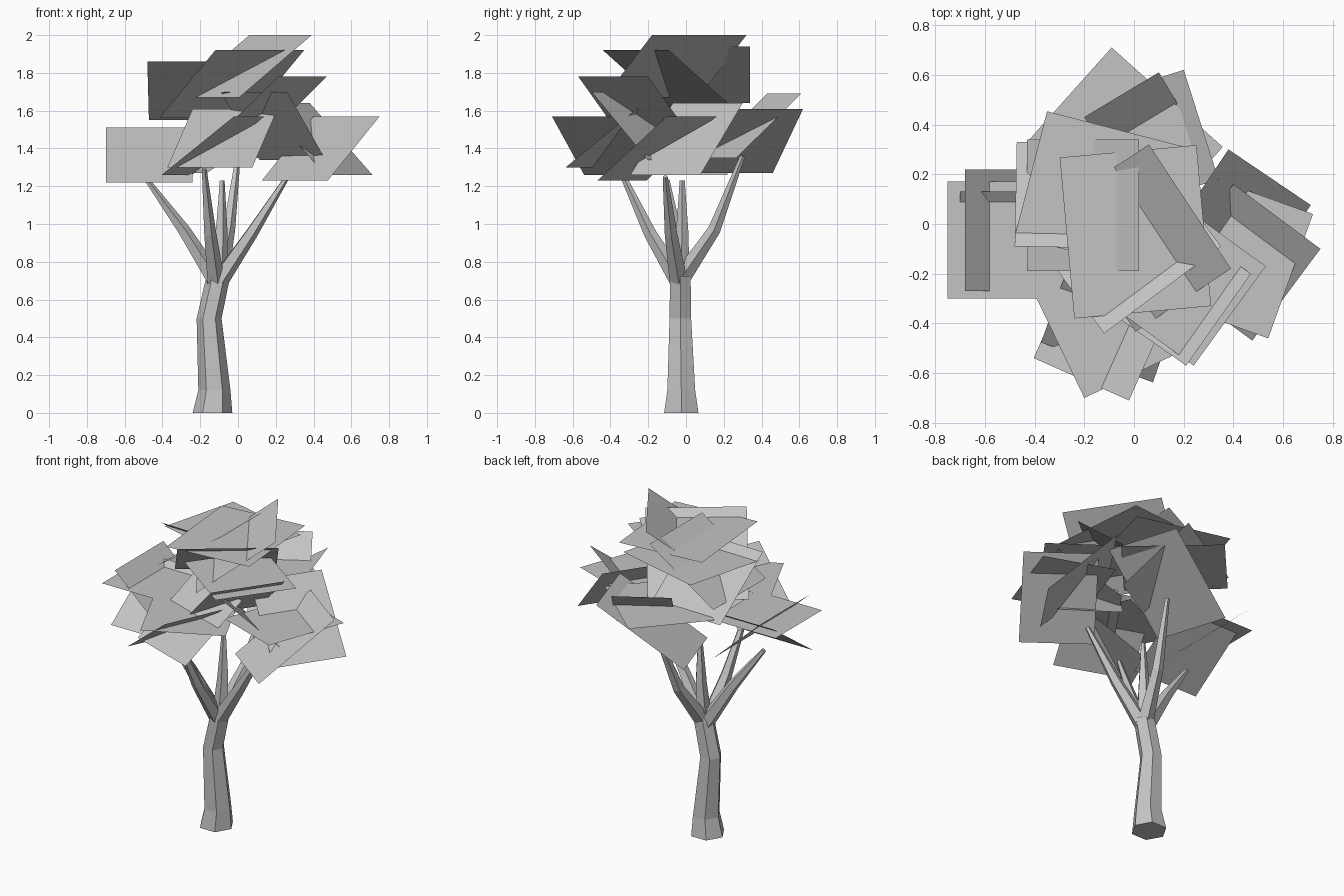
import bpy
import bmesh
from math import cos, sin, tau
from mathutils import Vector

cube = bpy.data.objects.get("Cube")
if cube:
    bpy.data.objects.remove(cube)

grey = bpy.data.materials.new("plain_grey")
grey.use_nodes = True
grey.diffuse_color = (0.55, 0.55, 0.55, 1)
grey.node_tree.nodes["Principled BSDF"].inputs["Base Color"].default_value = grey.diffuse_color


def make_object(name, bm):
    mesh = bpy.data.meshes.new(name)
    bm.to_mesh(mesh)
    bm.free()
    mesh.materials.append(grey)
    obj = bpy.data.objects.new(name, mesh)
    bpy.context.collection.objects.link(obj)
    return obj


def tube(name, path, radii, sides, level=False):
    """Faceted tapering tube swept along a bent path."""
    bm = bmesh.new()
    points = [Vector(p) for p in path]
    rings = []
    for i, (point, radius) in enumerate(zip(points, radii)):
        before, after = points[max(i - 1, 0)], points[min(i + 1, len(points) - 1)]
        axis = Vector((0, 0, 1)) if level else (after - before).normalized()
        across = (Vector((1, 0, 0)) - axis * axis.x).normalized()
        other = axis.cross(across)
        angles = [tau * k / sides for k in range(sides)]
        rings.append([bm.verts.new(point + radius * (cos(a) * across + sin(a) * other))
                      for a in angles])
    for low, high in zip(rings, rings[1:]):
        for k in range(sides):
            n = (k + 1) % sides
            bm.faces.new((low[k], low[n], high[n], high[k]))
    bm.faces.new(rings[0][::-1])
    bm.faces.new(rings[-1])
    return make_object(name, bm)


def foliage(name, cards):
    """Flat cards: top edge start and end, height, then run and drop to its left."""
    bm = bmesh.new()
    for x1, y1, x2, y2, z, run, drop in cards:
        start, end = Vector((x1, y1, z)), Vector((x2, y2, z))
        edge = (end - start).normalized()
        slope = Vector((-edge.y * run, edge.x * run, -drop))
        corners = (start, end, end + slope, start + slope)
        bm.faces.new([bm.verts.new(c) for c in corners])
    return make_object(name, bm)


# Trunk with a flared foot and a bend in the middle
tube("trunk",
     [(-.135, -.025, 0), (-.125, -.025, .12), (-.153, -.03, .5), (-.105, -.03, .72), (-.1, -.03, .8)],
     [.105, .085, .066, .063, .035], 6, level=True)

# Branches fan out from the top of the trunk, each bent once
branches = {
    "branch_right": [(-.12, -.03, .7), (-.29, -.06, .97), (-.48, -.1, 1.23)],
    "branch_front": [(-.12, -.04, .7), (-.15, -.19, .95), (-.18, -.35, 1.29)],
    "branch_middle": [(-.1, -.03, .72), (-.09, -.02, .95), (-.085, -.02, 1.23)],
    "branch_back": [(-.1, -.02, .72), (-.05, .15, .97), (0, .3, 1.36)],
    "branch_left": [(-.1, -.04, .7), (.07, -.08, .95), (.26, -.11, 1.25)],
}
for name, path in branches.items():
    tube(name, path, [.05, .035, .014], 5)

# Each clump has two sloping cards and a level one
clumps = {
    "foliage_top": [
        (.39, -.18, .06, .32, 2, .46, .33),
        (-.12, -.44, .35, -.09, 1.92, .5, .36),
        (-.24, -.38, .31, -.33, 1.88, .65, 0)],
    "foliage_upper": [
        (.02, -.19, .02, .34, 1.94, .45, .3),
        (-.48, -.09, .02, -.1, 1.86, .42, .31),
        (-.48, -.05, .1, -.2, 1.82, .52, 0)],
    "foliage_front_left": [
        (.21, -.57, .47, -.2, 1.78, .42, .34),
        (-.09, -.26, .26, -.5, 1.7, .36, .36),
        (.24, -.57, .53, -.17, 1.74, .55, 0)],
    "foliage_left": [
        (.75, -.1, .4, .16, 1.57, .46, .34),
        (.38, .3, .13, -.07, 1.64, .4, .38),
        (.54, -.46, .72, .04, 1.49, .45, 0)],
    "foliage_back": [
        (.34, .18, .2, .62, 1.61, .53, .34),
        (.1, .61, -.2, .43, 1.69, .4, .34),
        (-.09, .71, -.43, .33, 1.57, .6, 0)],
    "foliage_front": [
        (.21, -.26, -.24, -.1, 1.61, .4, .31),
        (-.02, -.71, .14, -.35, 1.57, .42, .31),
        (-.43, -.22, -.2, -.7, 1.48, .5, 0)],
    "foliage_right": [
        (-.24, .13, -.7, .13, 1.51, .41, .29),
        (-.68, .22, -.68, -.27, 1.57, .34, .31),
        (-.75, .17, -.75, -.3, 1.48, .45, 0)],
}
for name, cards in clumps.items():
    foliage(name, cards)
